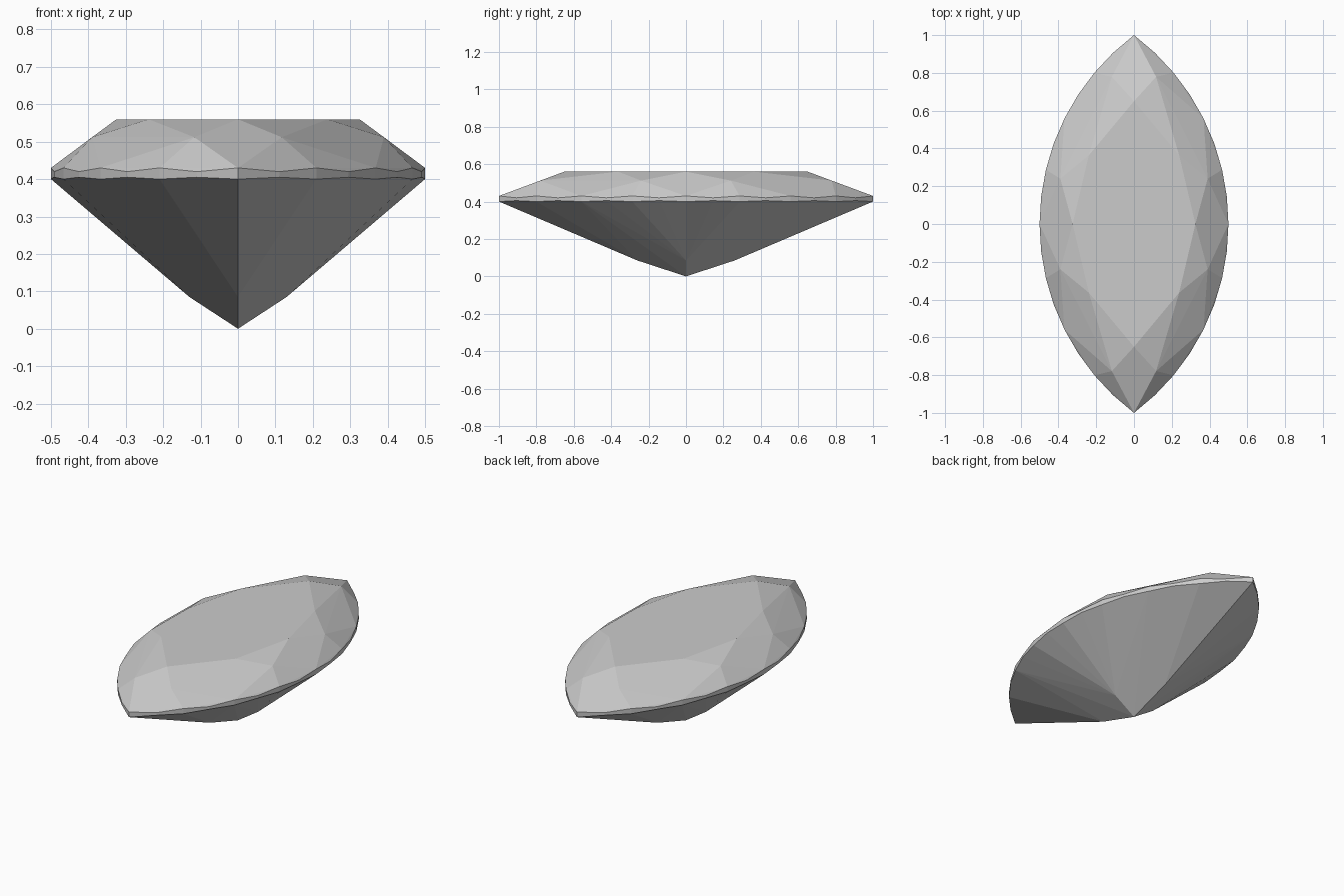
import bpy, bmesh
from math import asin, cos, sin

if "Cube" in bpy.data.objects:
    bpy.data.objects.remove(bpy.data.objects["Cube"])

RADIUS, OFFSET, STEPS = 1.25, 0.75, 8      # marquise outline: two circular arcs
TABLE_SCALE, TABLE_Z = 0.65, 0.56


def outline(i):
    """Outline point i of a quarter, 0 = side, 8 = pointed end."""
    a = asin(1 / RADIUS) * i / STEPS
    return RADIUS * cos(a) - OFFSET, RADIUS * sin(a)


points = [(0, 0, 0)]                       # culet

# Scalloped girdle, thinnest at the odd points
for i in range(STEPS + 1):
    x, y = outline(i)
    low, high = (0.405, 0.42) if i % 2 else (0.40, 0.43)
    points += [(x, y, low), (x, y, high)]

# Eight-sided table
for i in (0, 4, 8):
    x, y = outline(i)
    points.append((x * TABLE_SCALE, y * TABLE_SCALE, TABLE_Z))

# Crown points where the star and kite facets meet
points += [(0.39, 0.24, 0.512), (0.117, 0.779, 0.512)]

# Pavilion break points
points += [(0.13, 0, 0.085), (0, 0.26, 0.085)]

# Mirror the quarter into a whole stone and wrap it in flat facets
full = {(round(sx * x, 5) + 0.0, round(sy * y, 5) + 0.0, z)
        for x, y, z in points for sx in (1, -1) for sy in (1, -1)}
bm = bmesh.new()
for p in sorted(full):
    bm.verts.new(p)
bmesh.ops.convex_hull(bm, input=bm.verts[:])
bmesh.ops.delete(bm, geom=[v for v in bm.verts if not v.link_faces], context='VERTS')
bmesh.ops.dissolve_limit(bm, angle_limit=0.01, verts=bm.verts[:], edges=bm.edges[:])
bmesh.ops.recalc_face_normals(bm, faces=bm.faces[:])

mesh = bpy.data.meshes.new("marquise_gem")
bm.to_mesh(mesh)
bm.free()
gem = bpy.data.objects.new("marquise_gem", mesh)
bpy.context.collection.objects.link(gem)
